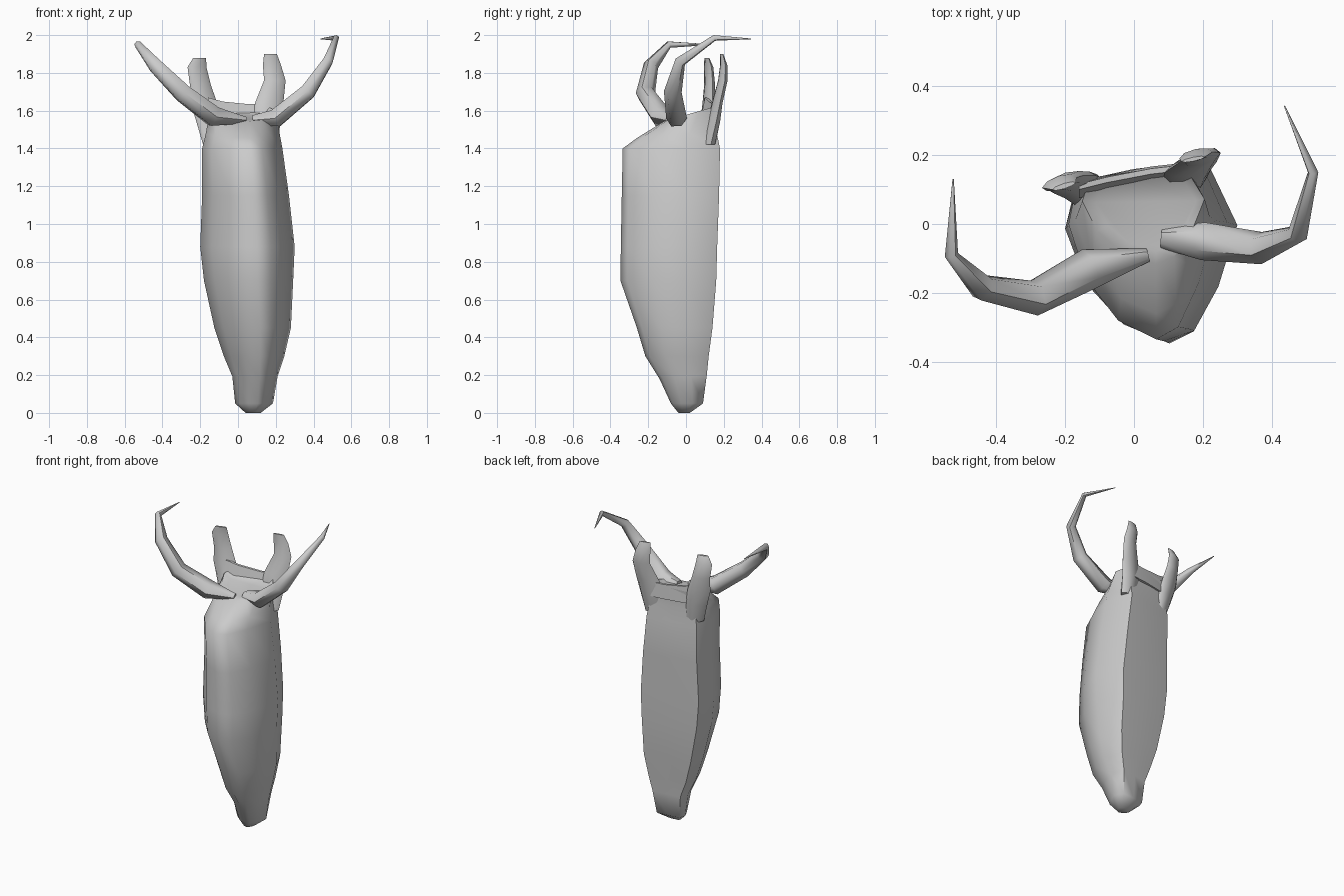
import bpy, bmesh, math
from mathutils import Vector

if "Cube" in bpy.data.objects:
    bpy.data.objects.remove(bpy.data.objects["Cube"])


def loft(name, rings, angle=60):
    """Skin a list of equal-length point rings and cap both ends."""
    bm = bmesh.new()
    loops = [[bm.verts.new(p) for p in ring] for ring in rings]
    n = len(loops[0])
    for a, b in zip(loops, loops[1:]):
        for i in range(n):
            j = (i + 1) % n
            bm.faces.new((a[i], a[j], b[j], b[i]))
    bm.faces.new(loops[0][::-1])
    bm.faces.new(loops[-1])
    bmesh.ops.recalc_face_normals(bm, faces=bm.faces)
    me = bpy.data.meshes.new(name)
    bm.to_mesh(me)
    bm.free()
    ob = bpy.data.objects.new(name, me)
    bpy.context.collection.objects.link(ob)
    bpy.ops.object.select_all(action='DESELECT')
    ob.select_set(True)
    bpy.context.view_layer.objects.active = ob
    bpy.ops.object.shade_smooth_by_angle(angle=math.radians(angle))
    return ob


# Body: skewed, flat-backed cross-section fitted to a box at each height
SECTION = [(.68, 1), (1, .34), (.78, -.36), (.5, -.86), (.2, -1), (-.32, -.79),
           (-.76, -.32), (-1, .3), (-.88, .78), (-.12, .92)]


def body_ring(z, x0, x1, y0, y1, tilt=0.0):
    cx, cy, hx, hy = (x0 + x1) / 2, (y0 + y1) / 2, (x1 - x0) / 2, (y1 - y0) / 2
    return [Vector((cx + hx * u, cy + hy * v, z + tilt * v)) for u, v in SECTION]


body = [
    (0.00, .04, .12, -.04, .02),
    (0.05, -.015, .185, -.08, .09),
    (0.19, -.03, .21, -.14, .11, .01),
    (0.30, -.075, .245, -.215, .12),
    (0.45, -.125, .28, -.26, .14),
    (0.70, -.18, .292, -.347, .16),
    (0.88, -.20, .30, -.345, .165),
    (1.15, -.19, .27, -.34, .175),
    (1.40, -.19, .235, -.335, .18),
    (1.475, -.17, .22, -.26, .16, .02),
    (1.585, -.15, .205, -.115, .165, .04),
    (1.57, -.11, .18, -.08, .14, .02),
]
loft("body", [body_ring(*r) for r in body])


# Ears: flattened upright lobes along the back rim
def ear(name, slope, stations):
    rings = []
    for z, cx, cy, hx, hy in stations:
        ring = []
        for k in range(8):
            a = math.tau * k / 8
            dx = hx * math.cos(a)
            ring.append((cx + dx, cy + hy * math.sin(a) + slope * dx, z))
        rings.append(ring)
    loft(name, rings)


ear("right_ear", 0.2, [(1.42, .15, .12, .06, .035), (1.54, .15, .145, .075, .035),
                       (1.64, .165, .165, .075, .025), (1.76, .195, .195, .057, .024),
                       (1.84, .18, .20, .048, .018), (1.90, .172, .188, .034, .006)])
ear("left_ear", 0.3, [(1.42, -.13, .09, .055, .035), (1.54, -.155, .11, .065, .03),
                      (1.64, -.18, .12, .07, .025), (1.74, -.20, .125, .055, .024),
                      (1.83, -.217, .12, .05, .02), (1.88, -.203, .11, .034, .008)])

# Back rim: thin wall linking the two ears
loft("back_rim", [[(x, y - .035, 1.54), (x, y + .012, 1.54), (x, y + .006, z), (x, y - .01, z)]
                  for x, y, z in [(-.16, .11, 1.67), (-.08, .13, 1.648),
                                  (.05, .155, 1.635), (.14, .165, 1.635)]], 40)


# Horns: tapered six-sided tubes that sweep outward, then hook back
def horn(name, stations):
    pts = [Vector(s[:3]) for s in stations]
    rings, normal = [], Vector((0, 1, 0))
    for i, p in enumerate(pts):
        t = (pts[min(i + 1, len(pts) - 1)] - pts[max(i - 1, 0)]).normalized()
        normal = (normal - t * normal.dot(t)).normalized()
        side = t.cross(normal)
        r = stations[i][3]
        rings.append([p + r * (math.cos(math.tau * k / 6) * normal
                               + math.sin(math.tau * k / 6) * side) for k in range(6)])
    loft(name, rings)


horn("right_horn", [(.08, -.04, 1.55, .03), (.2, -.05, 1.56, .055), (.37, -.07, 1.70, .047),
                    (.475, -.03, 1.86, .03), (.52, .15, 1.985, .016), (.437, .343, 1.98, .002)])
horn("left_horn", [(.04, -.09, 1.55, .02), (-.13, -.13, 1.57, .06), (-.29, -.215, 1.69, .052),
                   (-.44, -.185, 1.84, .04), (-.53, -.09, 1.95, .02), (-.525, .13, 1.95, .002)])
